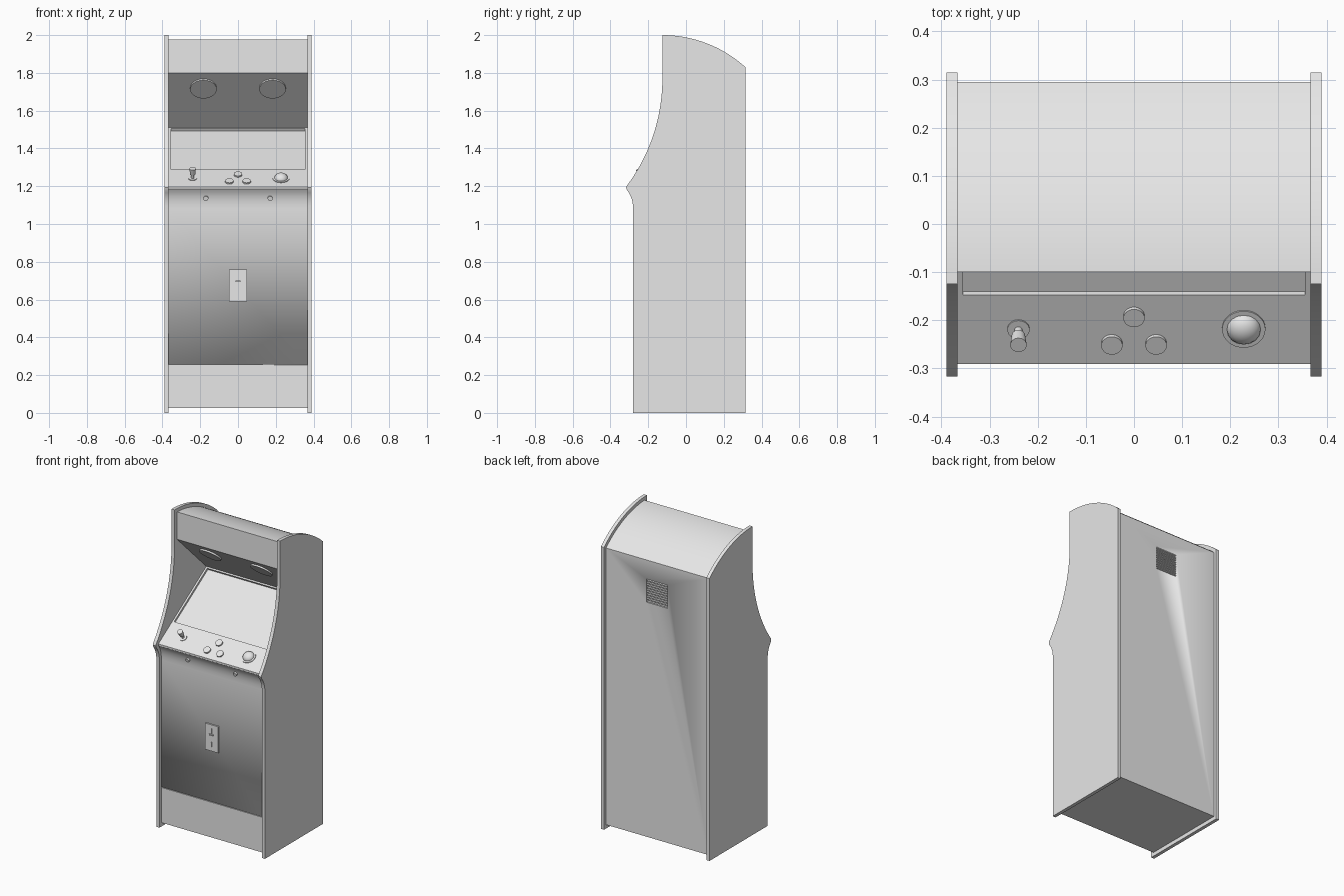
import bpy, bmesh
from math import atan2, sin, cos, radians, pi, sqrt
from mathutils import Matrix, Vector

if "Cube" in bpy.data.objects:
    bpy.data.objects.remove(bpy.data.objects["Cube"], do_unlink=True)

GREY = (0.8, 0.8, 0.8, 1)
mat = bpy.data.materials.new("light grey")
mat.use_nodes = True
mat.diffuse_color = GREY
next(n for n in mat.node_tree.nodes if n.type == "BSDF_PRINCIPLED").inputs["Base Color"].default_value = GREY


def finish(name, bm):
    bmesh.ops.recalc_face_normals(bm, faces=bm.faces)
    me = bpy.data.meshes.new(name)
    bm.to_mesh(me)
    bm.free()
    me.materials.append(mat)
    me.shade_smooth()
    me.set_sharp_from_angle(angle=radians(25))
    ob = bpy.data.objects.new(name, me)
    bpy.context.collection.objects.link(ob)
    return ob


def extrude_profile(name, pts, x0, x1):
    bm = bmesh.new()
    face = bm.faces.new([bm.verts.new((x0, y, z)) for y, z in pts])
    new = bmesh.ops.extrude_face_region(bm, geom=[face])["geom"]
    bmesh.ops.translate(bm, vec=(x1 - x0, 0, 0),
                        verts=[v for v in new if isinstance(v, bmesh.types.BMVert)])
    return finish(name, bm)


def box(name, centre, size, tilt=0):
    bm = bmesh.new()
    m = Matrix.Translation(centre) @ Matrix.Rotation(tilt, 4, "X") @ Matrix.Diagonal((*size, 1))
    bmesh.ops.create_cube(bm, size=1, matrix=m)
    return finish(name, bm)


def disc(name, base, tilt, r, height, r_top=None, start=0):
    """Cylinder standing on a base point, its axis tilted about x."""
    bm = bmesh.new()
    m = (Matrix.Translation(base) @ Matrix.Rotation(tilt, 4, "X")
         @ Matrix.Translation((0, 0, start + height / 2)))
    bmesh.ops.create_cone(bm, cap_ends=True, segments=32, radius1=r,
                          radius2=r if r_top is None else r_top, depth=height, matrix=m)
    return finish(name, bm)


def cut(target, cutter):
    mod = target.modifiers.new("cut", "BOOLEAN")
    mod.operation, mod.solver, mod.object = "DIFFERENCE", "EXACT", cutter
    bpy.context.view_layer.objects.active = target
    bpy.ops.object.modifier_apply(modifier=mod.name)
    bpy.data.objects.remove(cutter, do_unlink=True)


def arc(cy, cz, r, a0, a1, n):
    return [(cy + r * cos(a0 + (a1 - a0) * i / n), cz + r * sin(a0 + (a1 - a0) * i / n))
            for i in range(n + 1)]


# Side panels
TOP_Y, TOP_Z, TOP_R = -0.125, 1.346, 0.654
crown = arc(TOP_Y, TOP_Z, TOP_R, atan2(0.17 - 0.17 + 0.484, 0.44), pi / 2, 20)
sweep = arc(-1.075, 1.77, 0.95, 0, -0.6435, 20)
lip = [(-0.317, 1.192), (-0.313, 1.18), (-0.303, 1.166), (-0.293, 1.148), (-0.285, 1.125), (-0.28, 1.095)]
side = [(-0.28, 0), (0.315, 0)] + crown + sweep + lip
for s, label in ((1, "left"), (-1, "right")):
    extrude_profile(label + "_side_panel", side, s * 0.367, s * 0.389)

# Cabinet body
INNER = 0.632
roof_back = TOP_Z + sqrt(INNER ** 2 - 0.42 ** 2)
roof = arc(TOP_Y, TOP_Z, INNER, atan2(roof_back - TOP_Z, 0.42), atan2(sqrt(INNER ** 2 - 0.025 ** 2), 0.025), 20)
DECK_Y, DECK_Z, SLOPE = -0.291, 1.195, 0.64
cove = [(-0.291, 1.184), (-0.279, 1.167), (-0.27, 1.147), (-0.264, 1.125), (-0.261, 1.103), (-0.26, 1.08)]
profile = [(-0.26, 0.025), (0.295, 0.025)] + roof + [(-0.1, 1.8), (0.2, 1.51), (DECK_Y, DECK_Z)] + cove
body = extrude_profile("cabinet_body", profile, -0.367, 0.367)

DECK = atan2(SLOPE, 1)


def on_deck(x, y):
    return Vector((x, y, DECK_Z + (y - DECK_Y) * SLOPE))


# Screen recess, kick panel seam and vent opening
cut(body, box("screen_cutter", on_deck(0, 0.0225), (0.71, 0.339 / cos(DECK), 0.026), DECK))
cut(body, box("seam_cutter", (0, -0.26, 0.255), (0.8, 0.008, 0.004)))
cut(body, box("vent_cutter", (0, 0.295, 1.62), (0.15, 0.03, 0.15)))
SLATS = 10
for i in range(SLATS):
    box("vent_slat", (0, 0.288, 1.552 + 0.136 * i / (SLATS - 1)), (0.15, 0.012, 0.008), radians(20))

# Speakers under the header
SPEAKER = atan2(0.29, -0.3)
for s, label in ((1, "left"), (-1, "right")):
    disc(label + "_speaker", (s * 0.183, -0.017, 1.72), SPEAKER, 0.07, 0.01)

# Joystick
stick = on_deck(-0.24, -0.218)
disc("joystick_base", stick, DECK, 0.023, 0.004)
disc("joystick_shaft", stick, DECK, 0.008, 0.035)
disc("joystick_knob", stick, DECK, 0.014, 0.036, 0.017, start=0.026)

# Buttons
for x, y in ((0, -0.191), (-0.046, -0.248), (0.046, -0.248)):
    disc("button", on_deck(x, y), DECK, 0.022, 0.009)

# Trackball
ball_at = on_deck(0.228, -0.217)
disc("trackball_ring", ball_at, DECK, 0.045, 0.004)
bm = bmesh.new()
bmesh.ops.create_uvsphere(bm, u_segments=16, v_segments=10, radius=0.036,
                          matrix=Matrix.Translation(ball_at) @ Matrix.Rotation(DECK, 4, "X")
                          @ Matrix.Diagonal((1, 1, 0.75, 1)))
finish("trackball", bm)

# Coin door with slot and return
box("coin_door", (0, -0.262, 0.675), (0.094, 0.016, 0.17))
box("coin_slot", (0, -0.271, 0.697), (0.028, 0.014, 0.008))
box("coin_slot_plate", (0, -0.27, 0.72), (0.006, 0.008, 0.035))
box("coin_return", (0, -0.271, 0.635), (0.006, 0.01, 0.03))

# Small knobs under the control deck
for s, label in ((1, "left"), (-1, "right")):
    disc(label + "_lower_knob", (s * 0.17, -0.264, 1.138), radians(105), 0.013, 0.014)
